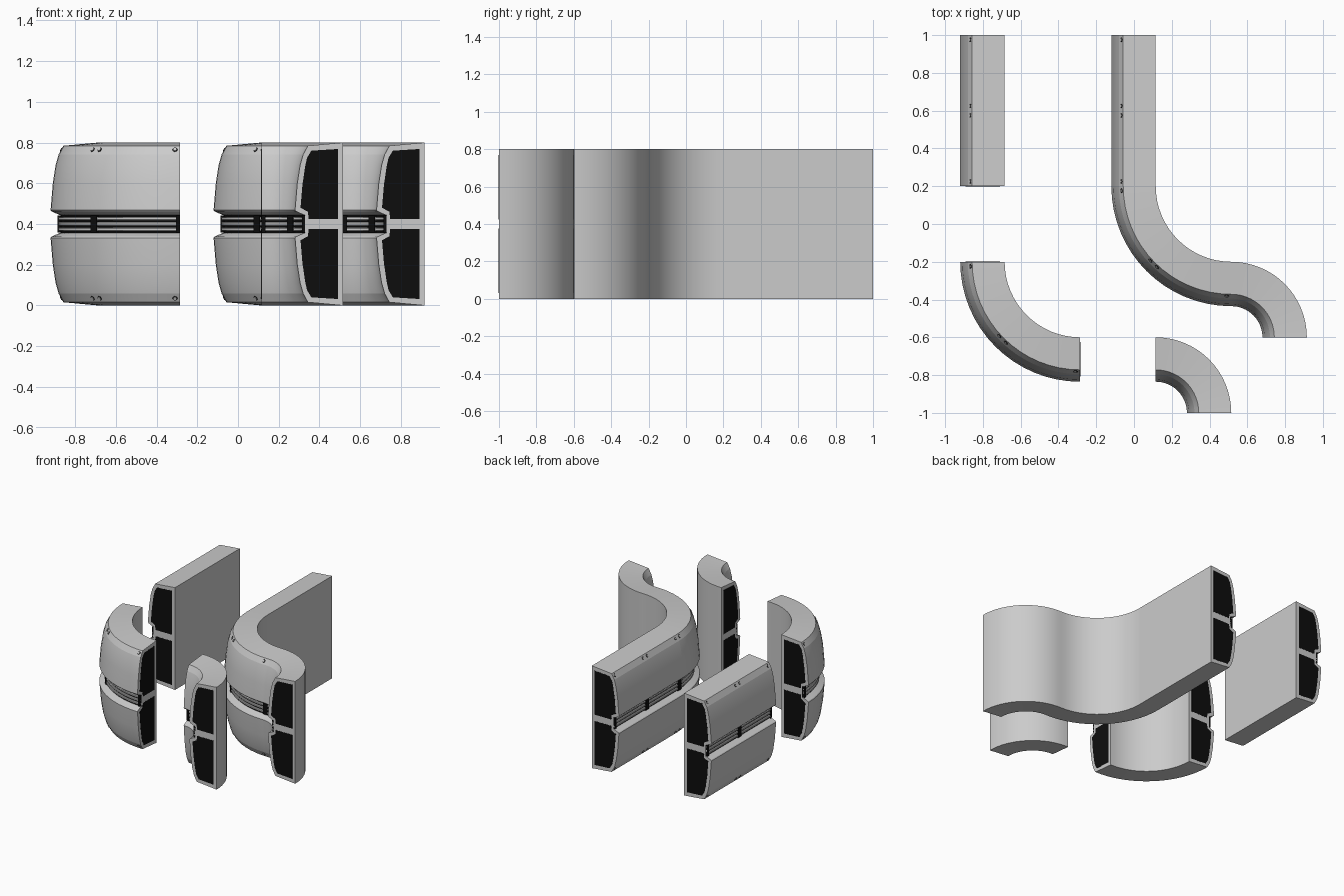
import bpy, bmesh, math
from mathutils import Vector

if "Cube" in bpy.data.objects:
    bpy.data.objects.remove(bpy.data.objects["Cube"])

black = bpy.data.materials.new("black")
black.diffuse_color = (0.004, 0.004, 0.004, 1)
black.use_nodes = True
black.node_tree.nodes["Principled BSDF"].inputs["Base Color"].default_value = black.diffuse_color


# Paths: map (distance from back face, position 0..1 along piece, height) to space
def straight(x, y, length):
    return lambda d, t, z: Vector((x - d, y + t * length, z))


def arc(cx, cy, start, turn, side):
    def f(d, t, z):
        a = math.radians(start + turn * t)
        r = 0.4 + side * d
        return Vector((cx + r * math.cos(a), cy + r * math.sin(a), z))
    return f


def finish(bm, name, mat=None, smooth=True):
    bmesh.ops.recalc_face_normals(bm, faces=bm.faces)
    me = bpy.data.meshes.new(name)
    bm.to_mesh(me)
    bm.free()
    ob = bpy.data.objects.new(name, me)
    bpy.context.collection.objects.link(ob)
    if mat:
        me.materials.append(mat)
    if smooth:
        bpy.ops.object.select_all(action='DESELECT')
        ob.select_set(True)
        bpy.context.view_layer.objects.active = ob
        bpy.ops.object.shade_smooth_by_angle(angle=math.radians(12))
    return ob


def sweep(bm, path, profile, t0, t1, n):
    rings = [[bm.verts.new(path(d, t0 + (t1 - t0) * i / n, z)) for d, z in profile]
             for i in range(n + 1)]
    m = len(profile)
    for a, b in zip(rings, rings[1:]):
        for j in range(m):
            k = (j + 1) % m
            bm.faces.new((a[j], a[k], b[k], b[j]))
    bm.faces.new(rings[0])
    bm.faces.new(rings[-1])


def flip(points):
    return [(d, 0.8 - z) for d, z in reversed(points)]


def rect(d0, d1, z0, z1):
    return [(d0, z0), (d1, z0), (d1, z1), (d0, z1)]


# Half profiles, mirrored about z = 0.4
upper = [(0, 0.8), (0.172, 0.784), (0.195, 0.742), (0.21, 0.69), (0.224, 0.6),
         (0.235, 0.468), (0.23, 0.462), (0.193, 0.445), (0.186, 0.445)]
wall = upper + flip(upper)
panel = [(0.025, 0.768), (0.155, 0.76), (0.176, 0.725), (0.186, 0.68), (0.199, 0.59),
         (0.208, 0.48), (0.172, 0.46), (0.168, 0.425), (0.025, 0.425)]


def add_screw(bm, path, t, top, radius, height):
    d, z = 0.182, 0.765
    n = Vector((0.042, 0.023)).normalized()
    s = 1 if top else -1
    if not top:
        z = 0.8 - z
    p = path(d, t, z)
    axis = (path(d + n.x, t, z + s * n.y) - p).normalized()
    mat = axis.to_track_quat('Z', 'Y').to_matrix().to_4x4()
    mat.translation = p
    bmesh.ops.create_cone(bm, cap_ends=True, segments=10, radius1=radius,
                          radius2=radius * 0.85, depth=2 * height, matrix=mat)


def build(name, path, length, n, screws=True):
    # main shell
    bm = bmesh.new()
    sweep(bm, path, wall, 0, 1, n)
    finish(bm, name + "_shell")

    # black end panels
    bm = bmesh.new()
    e = 0.001 / length
    for prof in (panel, flip(panel)):
        sweep(bm, path, prof, -e, 0, 1)
        sweep(bm, path, prof, 1, 1 + e, 1)
    finish(bm, name + "_end_panels", black, False)

    # black groove lining and clips
    bm = bmesh.new()
    sweep(bm, path, rect(0.18, 0.187, 0.356, 0.444), 0, 1, n)
    w = 0.02 / length
    for a, b in ((0, w), (0.5 - w, 0.5 + w), (1 - w, 1)):
        sweep(bm, path, rect(0.18, 0.201, 0.358, 0.442), a, b, 2)
    finish(bm, name + "_groove_clips", black)

    # three rails in the groove
    bm = bmesh.new()
    for z in (0.374, 0.4, 0.426):
        sweep(bm, path, [(0.18, z - 0.009), (0.194, z - 0.009), (0.198, z - 0.005),
                         (0.198, z + 0.005), (0.194, z + 0.009), (0.18, z + 0.009)], 0, 1, n)
    finish(bm, name + "_rails")

    # screws near the ends and either side of the middle
    if screws:
        rims, heads = bmesh.new(), bmesh.new()
        for t in (0.025 / length, 0.5 - 0.025 / length, 0.5 + 0.025 / length, 1 - 0.025 / length):
            for top in (True, False):
                add_screw(rims, path, t, top, 0.013, 0.002)
                add_screw(heads, path, t, top, 0.010, 0.004)
        finish(rims, name + "_screw_rims", black, False)
        finish(heads, name + "_screw_heads", None, False)


outer_len = 0.6 * math.pi / 2
inner_len = 0.2 * math.pi / 2

# Separate pieces
build("straight_wall", straight(-0.685, 0.2, 0.8), 0.8, 2)
build("outer_curve", arc(-0.285, -0.2, 180, 90, 1), outer_len, 16)
build("inner_curve", arc(0.115, -1.0, 90, -90, -1), inner_len, 16, False)

# Assembled run
build("joined_straight", straight(0.115, 0.2, 0.8), 0.8, 2)
build("joined_outer_curve", arc(0.515, 0.2, 180, 90, 1), outer_len, 16)
build("joined_inner_curve", arc(0.515, -0.6, 90, -90, -1), inner_len, 16, False)
